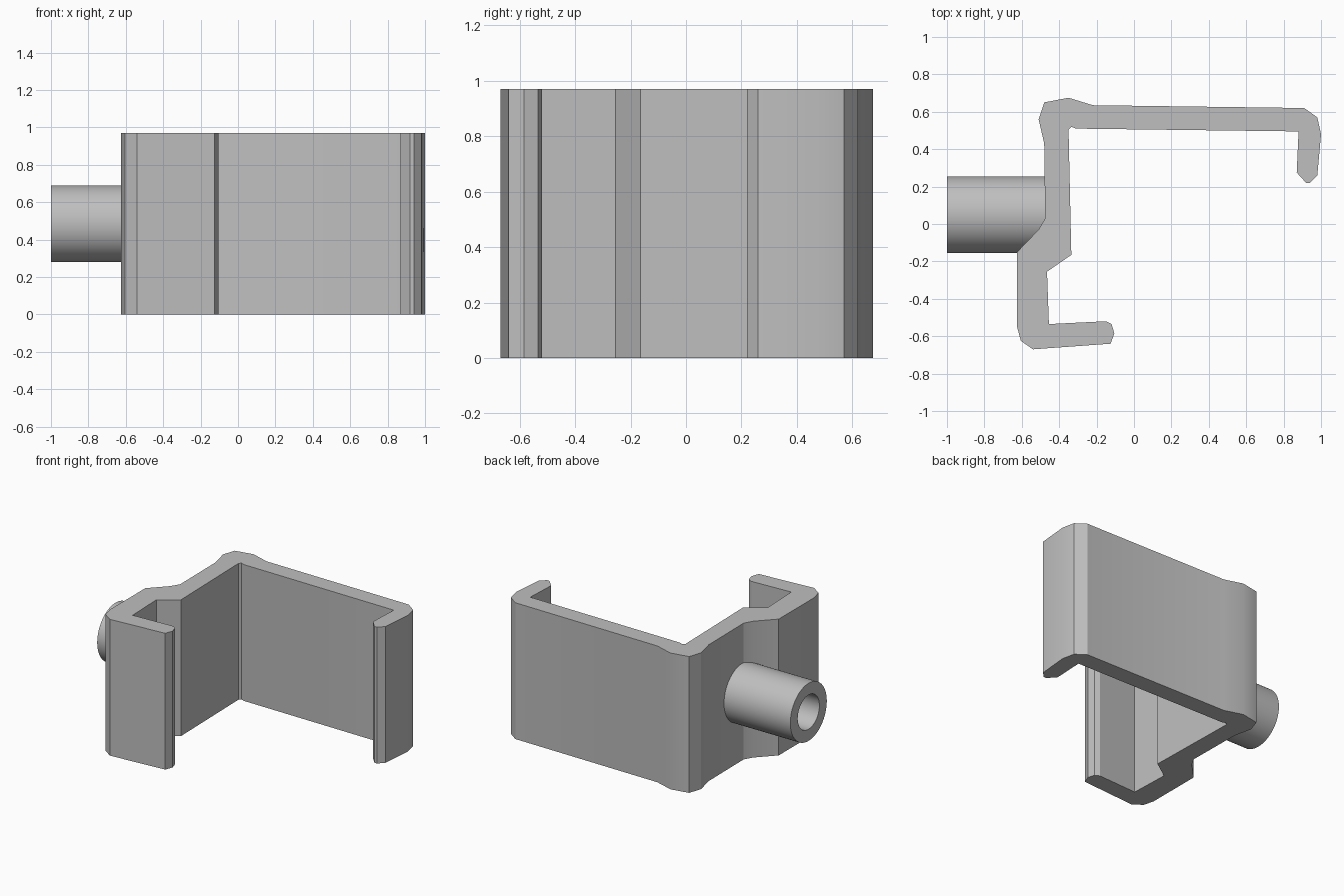
import bpy, bmesh, math
from mathutils import Matrix, Vector

cube = bpy.data.objects.get("Cube")
if cube:
    bpy.data.objects.remove(cube, do_unlink=True)

HEIGHT = 0.97

grey = bpy.data.materials.new("plain grey")
grey.use_nodes = True
grey.diffuse_color = (0.52, 0.52, 0.52, 1)
grey.node_tree.nodes["Principled BSDF"].inputs["Base Color"].default_value = (0.52, 0.52, 0.52, 1)


def finish(name, bm):
    """Turn the bmesh into a shaded object with the grey material."""
    bmesh.ops.recalc_face_normals(bm, faces=bm.faces)
    mesh = bpy.data.meshes.new(name)
    bm.to_mesh(mesh)
    bm.free()
    mesh.materials.append(grey)
    obj = bpy.data.objects.new(name, mesh)
    bpy.context.collection.objects.link(obj)
    bpy.ops.object.select_all(action='DESELECT')
    obj.select_set(True)
    bpy.context.view_layer.objects.active = obj
    bpy.ops.object.shade_smooth_by_angle(angle=math.radians(28))
    return obj


# Bracket outline: outer corner, long arm with lip, inner side, short arm, stepped back
outline = [
    (-.48, .43), (-.51, .56), (-.48, .65), (-.35, .675), (-.22, .635),
    (.91, .62), (.98, .57), (1, .48), (.98, .26), (.94, .22), (.92, .22),
    (.87, .275), (.88, .495), (-.31, .51), (-.335, .52), (-.35, .505),
    (-.335, -.165), (-.465, -.255), (-.455, -.535),
    (-.15, -.52), (-.12, -.535), (-.105, -.585), (-.125, -.64),
    (-.54, -.67), (-.605, -.625), (-.625, -.55), (-.625, -.15),
    (-.51, -.03), (-.475, .03),
]
bm = bmesh.new()
base = bm.faces.new([bm.verts.new((x, y, 0)) for x, y in outline])
top = bmesh.ops.extrude_face_region(bm, geom=[base], use_keep_orig=True)
bmesh.ops.translate(bm, vec=(0, 0, HEIGHT),
                    verts=[g for g in top["geom"] if isinstance(g, bmesh.types.BMVert)])
finish("bracket", bm)

# Hollow tube: closed lathe section whose inner end is buried in the bracket wall
bm = bmesh.new()
centre = Vector((0, .05, HEIGHT / 2))
section = [(-.45, .205), (-1, .205), (-1, .122), (-.45, .122)]
verts = [bm.verts.new(centre + Vector((x, 0, r))) for x, r in section]
edges = [bm.edges.new(pair) for pair in zip(verts, verts[1:])]
bmesh.ops.spin(bm, geom=verts + edges, cent=centre, axis=(1, 0, 0),
               angle=math.tau, steps=64, use_merge=True)
bmesh.ops.remove_doubles(bm, verts=bm.verts, dist=0.0005)
finish("hollow_tube", bm)
